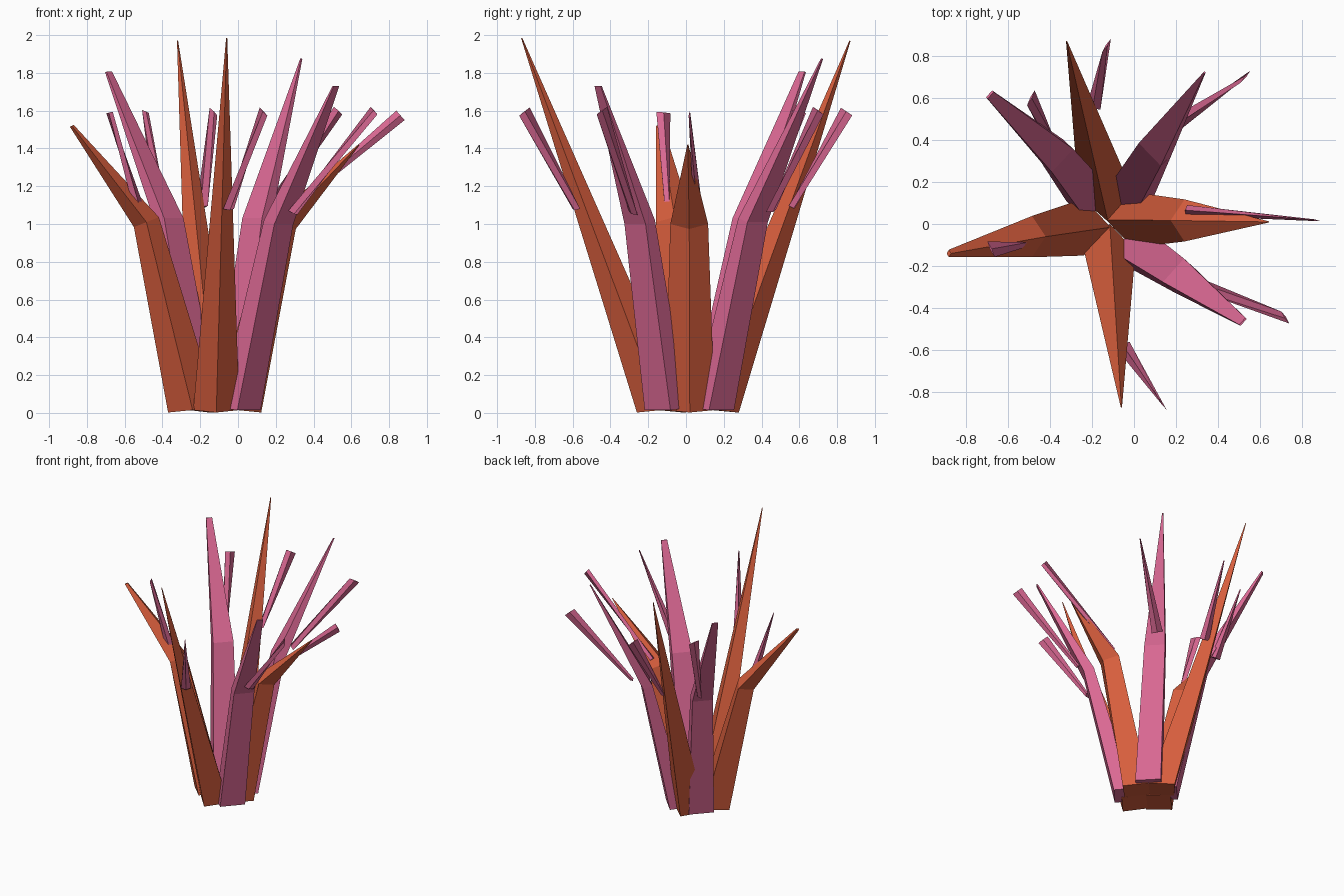
import bpy, bmesh, math
from mathutils import Vector

if "Cube" in bpy.data.objects:
    bpy.data.objects.remove(bpy.data.objects["Cube"])


def material(name, colour):
    m = bpy.data.materials.new(name)
    m.diffuse_color = (*colour, 1)
    m.use_nodes = True
    m.node_tree.nodes["Principled BSDF"].inputs["Base Color"].default_value = m.diffuse_color
    return m


orange = material("orange", (0.69, 0.113, 0.047))
pink = material("pink", (0.71, 0.14, 0.295))


def loft(name, rings, mat):
    """Skin a list of four-cornered rings and cap both ends."""
    bm = bmesh.new()
    loops = [[bm.verts.new(p) for p in ring] for ring in rings]
    for a, b in zip(loops, loops[1:]):
        for i in range(4):
            j = (i + 1) % 4
            bm.faces.new((a[i], a[j], b[j], b[i]))
    bm.faces.new(loops[0][::-1])
    bm.faces.new(loops[-1])
    bmesh.ops.recalc_face_normals(bm, faces=bm.faces)
    mesh = bpy.data.meshes.new(name)
    bm.to_mesh(mesh)
    bm.free()
    mesh.materials.append(mat)
    bpy.context.collection.objects.link(bpy.data.objects.new(name, mesh))


def stalk(name, mat, angle, sections, box=False):
    """Stalk pointing outwards; section = (centre, half width, half depth, tilt).
    The cross-section is a diamond, or a rectangle when box is set."""
    a = math.radians(angle)
    out = Vector((math.cos(a), math.sin(a), 0))
    side = Vector((-out.y, out.x, 0))
    rings = []
    for c, width, depth, tilt in sections:
        c = Vector(c)
        d = (out - Vector((0, 0, tilt))) * depth
        s = side * width
        if box:
            rings.append([c + d + s, c - d + s, c - d - s, c + d - s])
        else:
            rings.append([c + d, c + s, c - d, c - s])
    loft(name, rings, mat)


def shoot(name, start, end, width, base):
    """Blade that is broad sideways at the base and twists to an upright end."""
    s, e, w = Vector(start), Vector(end), Vector(width)
    t = (e - s).cross(w).normalized()
    loft(name, [[s + w * .35, s + t * base, s - w * .35, s - t * base],
                [e + w, e + t * .004, e - w, e - t * .004]], pink)


# Straight pointed leaves at the front and back
stalk("front_leaf", orange, -90,
      [((-0.115, -0.13, 0.015), 0.122, 0.13, 0.1), ((-0.06, -0.87, 1.985), 0.003, 0.003, 0.3)])
stalk("back_leaf", orange, 95,
      [((-0.135, 0.145, 0.015), 0.128, 0.135, 0.1), ((-0.32, 0.868, 1.97), 0.003, 0.003, 0.3)])

# Bent pointed leaves at the sides
stalk("left_leaf", orange, 180,
      [((-0.24, -0.015, 0.015), 0.135, 0.13, 0.1), ((-0.485, -0.06, 1.01), 0.098, 0.066, 0.4),
       ((-0.88, -0.14, 1.52), 0.018, 0.01, 0.5)])
stalk("right_leaf", orange, 0,
      [((-0.005, 0.02, 0.015), 0.132, 0.128, 0.1), ((0.24, 0.017, 1.0), 0.1, 0.066, 0.4),
       ((0.64, 0.01, 1.42), 0.003, 0.003, 0.5)])

# Diagonal bent stalks with flat outer faces
stalk("back_left_stalk", pink, 137,
      [((-0.21, 0.13, 0.02), 0.092, 0.065, 0.08), ((-0.365, 0.325, 1.02), 0.075, 0.035, 0.3),
       ((-0.685, 0.615, 1.805), 0.022, 0.005, 0.3)], True)
stalk("back_right_stalk", pink, 44,
      [((-0.02, 0.143, 0.02), 0.092, 0.065, 0.08), ((0.1, 0.355, 1.02), 0.075, 0.035, 0.3),
       ((0.335, 0.72, 1.875), 0.004, 0.004, 0.3)], True)
stalk("front_right_stalk", pink, -42,
      [((0.01, -0.107, 0.02), 0.092, 0.065, 0.08), ((0.215, -0.245, 1.01), 0.075, 0.037, 0.3),
       ((0.518, -0.465, 1.73), 0.022, 0.004, 0.15)], True)

# Small upper shoots: start, end, half width at the end, base half width
for name, start, end, width, base in [
    ("left", (-0.53, -0.1, 1.1), (-0.68, -0.12, 1.59), (0.017, -0.037, 0.004), 0.03),
    ("back_left", (-0.41, 0.42, 1.08), (-0.49, 0.6, 1.595), (0.018, 0.035, -0.008), 0.035),
    ("back", (-0.19, 0.56, 1.09), (-0.13, 0.85, 1.595), (0.02, 0.03, -0.02), 0.035),
    ("back_right", (0.16, 0.45, 1.07), (0.53, 0.7, 1.6), (0.022, 0.028, -0.02), 0.04),
    ("right", (0.25, 0.065, 1.06), (0.86, 0.018, 1.575), (0.022, -0.003, -0.025), 0.025),
    ("front_right", (0.29, -0.28, 1.06), (0.72, -0.445, 1.6), (0.018, -0.028, -0.02), 0.035),
    ("front", (-0.05, -0.58, 1.08), (0.135, -0.855, 1.595), (0.02, -0.028, -0.022), 0.035),
]:
    shoot(name + "_shoot", start, end, width, base)
